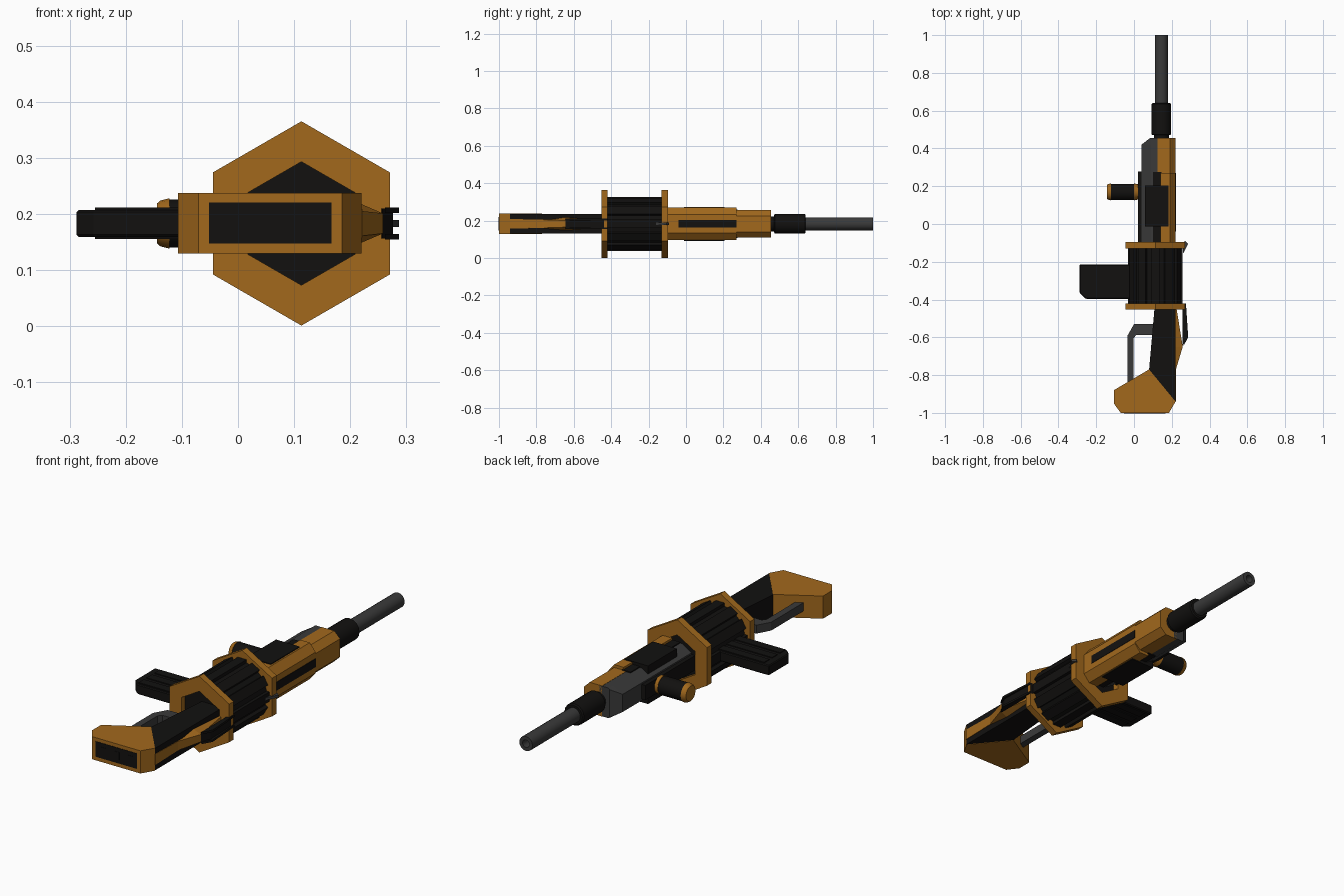
import bpy, bmesh
from math import sin, cos, pi, radians
from mathutils import Vector

if "Cube" in bpy.data.objects:
    bpy.data.objects.remove(bpy.data.objects["Cube"])

ZC = 0.183   # mid plane of the gun's width
AX = 0.113   # drum axis in x


def material(name, rgb):
    m = bpy.data.materials.new(name)
    m.diffuse_color = (*rgb, 1)
    m.use_nodes = True
    m.node_tree.nodes["Principled BSDF"].inputs["Base Color"].default_value = m.diffuse_color
    return m


ORANGE = material("orange", (0.36, 0.14, 0.012))
BLACK = material("black", (0.006, 0.0055, 0.005))
GREY = material("dark_grey", (0.042, 0.042, 0.042))


def loft(name, rings, mat, closed=False, smooth=False):
    """Skin equal-length rings; cap the ends, or close the loop."""
    bm = bmesh.new()
    vs = [[bm.verts.new(p) for p in r] for r in rings]
    n, k = len(vs[0]), len(vs)
    for i in range(k if closed else k - 1):
        a, b = vs[i], vs[(i + 1) % k]
        for j in range(n):
            bm.faces.new((a[j], a[(j + 1) % n], b[(j + 1) % n], b[j]))
    if not closed:
        bm.faces.new(vs[0])
        bm.faces.new(vs[-1])
    bmesh.ops.recalc_face_normals(bm, faces=bm.faces)
    me = bpy.data.meshes.new(name)
    bm.to_mesh(me)
    bm.free()
    me.materials.append(mat)
    ob = bpy.data.objects.new(name, me)
    bpy.context.collection.objects.link(ob)
    if smooth:
        bpy.ops.object.select_all(action='DESELECT')
        ob.select_set(True)
        bpy.context.view_layer.objects.active = ob
        bpy.ops.object.shade_smooth_by_angle(angle=radians(32))
    return ob


def side_prism(name, pts, half, mat, zc=ZC, bevel=0):
    """(x, y) outline extruded across the width."""
    ob = loft(name, [[(x, y, zc + s * half) for x, y in pts] for s in (-1, 1)], mat)
    if bevel:
        b = ob.modifiers.new("bevel", 'BEVEL')
        b.width, b.segments = bevel, 1
    return ob


def long_prism(name, pts, y0, y1, mat):
    """Mirrored (x, half width) outline extruded along the length."""
    full = [(x, h) for x, h in pts] + [(x, -h) for x, h in reversed(pts)]
    return loft(name, [[(x, y, ZC + h) for x, h in full] for y in (y0, y1)], mat)


def box(name, x, y, z, mat):
    pts = [(x[0], y[0]), (x[1], y[0]), (x[1], y[1]), (x[0], y[1])]
    return side_prism(name, pts, (z[1] - z[0]) / 2, mat, (z[0] + z[1]) / 2)


def ring(cx, y, r, n):
    return [(cx + r * sin(2 * pi * i / n), y, ZC + r * cos(2 * pi * i / n)) for i in range(n)]


def turned(name, cx, prof, n, mat, closed=False, smooth=True):
    """(y, radius) profile turned about the length axis."""
    return loft(name, [ring(cx, y, r, n) for y, r in prof], mat, closed, smooth)


# Hexagonal drum plates with a hexagonal opening
for label, y0, y1 in (("rear", -0.453, -0.42), ("front", -0.13, -0.095)):
    turned(label + "_drum_plate", AX,
           [(y0, 0.11), (y0, 0.182), (y1, 0.182), (y1, 0.11)], 6, ORANGE, True, False)

# Ribbed drum
teeth = []
for i in range(12):
    for da, r in ((-9, 0.146), (9, 0.146), (10, 0.131), (20, 0.131)):
        a = radians(i * 30 + da)
        teeth.append((r * sin(a), r * cos(a)))
loft("drum", [[(AX + x, y, ZC + z) for x, z in teeth] for y in (-0.425, -0.125)], BLACK)

# Stock and butt
side_prism("stock", [(0.11, -0.43), (0.22, -0.43), (0.22, -0.94), (0.08, -0.77)], 0.0525, BLACK)
side_prism("butt", [(0.08, -0.77), (0.22, -0.94), (0.185, -1.0), (-0.07, -1.0),
                    (-0.107, -0.95), (-0.107, -0.88)], 0.054, ORANGE)
box("butt_pad", (-0.052, 0.167), (-1.002, -0.98), (0.147, 0.22), BLACK)
for i in range(3):
    x = 0.057 + (i - 1) * 0.07
    box("butt_pad_rib", (x - 0.018, x + 0.018), (-1.003, -1.0), (0.166, 0.201), BLACK)

# Cheek rest: stripe swelling into a peaked wedge
cheek = []
for y, x, wide, top in ((-0.94, 0.222, 0.026, 0.026), (-0.77, 0.222, 0.024, 0.022),
                        (-0.65, 0.258, 0.043, 0.018), (-0.44, 0.224, 0.03, 0.018)):
    cheek.append([(0.2, y, ZC - wide), (0.2, y, ZC + wide), (x, y, ZC + top), (x, y, ZC - top)])
loft("cheek_rest", cheek, ORANGE)

# Notched rear sight: base plate and two prongs
sight = [(0.256, -0.42), (0.27, -0.42), (0.276, -0.6), (0.257, -0.645)]
side_prism("rear_sight_base", sight, 0.027, BLACK)
for s in (-1, 1):
    side_prism("rear_sight_prong", [(0.262, -0.42), (0.275, -0.42), (0.287, -0.6), (0.262, -0.645)],
               0.005, BLACK, ZC + s * 0.0235)
side_prism("front_sight", [(0.262, -0.095), (0.272, -0.09), (0.287, -0.105), (0.258, -0.16)], 0.006, GREY)

# Hand guard bar under the stock
side_prism("hand_guard", [(0.12, -0.53), (0.0, -0.53), (-0.035, -0.592), (-0.035, -0.85),
                          (-0.002, -0.85), (-0.002, -0.605), (0.012, -0.587), (0.12, -0.587)], 0.02, GREY)

# Magazine grip with raised side ribs
side_prism("magazine", [(0.0, -0.215), (-0.288, -0.215), (-0.288, -0.365), (-0.255, -0.396),
                        (0.0, -0.396)], 0.024, BLACK, bevel=0.004)
for y in (-0.245, -0.305, -0.365):
    box("magazine_rib", (-0.255, -0.01), (y - 0.02, y + 0.02), (ZC - 0.028, ZC + 0.028), BLACK)

# Receiver: orange upper shells, grey lower body
long_prism("upper_shell_rear", [(0.14, 0.087), (0.19, 0.087), (0.221, 0.05)], -0.1, 0.27, ORANGE)
long_prism("upper_shell_front", [(0.125, 0.073), (0.19, 0.073), (0.221, 0.043)], 0.26, 0.455, ORANGE)
low = loft("lower_body", [[(x, y, ZC + h) for x, h in
           ((0.14, 0.072), (0.09, 0.072), (x0, w), (x0, -w), (0.09, -0.072), (0.14, -0.072))]
           for y, x0, w in ((-0.1, 0.04, 0.042), (0.42, 0.04, 0.042), (0.455, 0.085, 0.066))], GREY)
box("top_slot", (0.2, 0.223), (-0.04, 0.27), (ZC - 0.02, ZC + 0.02), BLACK)
box("under_rail", (0.02, 0.06), (-0.1, 0.277), (ZC - 0.035, ZC + 0.035), BLACK)
for s in (-1, 1):
    z = sorted((ZC + s * 0.05, ZC + s * 0.091))
    box("side_panel", (0.057, 0.182), (-0.012, 0.205), z, BLACK)
    z = sorted((ZC + s * 0.05, ZC + s * 0.077))
    box("side_vent", (0.1, 0.145), (-0.1, 0.275), z, BLACK)


# Fore grip: cylinder pointing down from the rail
def grip(name, prof, mat):
    rings = [[(x, 0.17 + r * cos(2 * pi * i / 16), ZC + r * sin(2 * pi * i / 16))
              for i in range(16)] for x, r in prof]
    loft(name, rings, mat, smooth=True)


grip("fore_grip", [(-0.125, 0.043), (0.0, 0.043)], BLACK)
grip("fore_grip_cap", [(-0.144, 0.036), (-0.138, 0.041), (-0.122, 0.045), (-0.122, 0.03)], ORANGE)
grip("fore_grip_collar", [(0.0, 0.045), (0.022, 0.04)], ORANGE)

# Barrel sleeve and hollow barrel
BX = 0.145
turned("barrel_neck", BX, [(0.44, 0.04), (0.48, 0.04)], 16, BLACK)
turned("barrel_sleeve", BX, [(0.47, 0.045), (0.475, 0.052), (0.635, 0.052), (0.64, 0.046)], 16, BLACK)
turned("barrel", BX, [(0.6, 0.035), (1.0, 0.035), (1.0, 0.018), (0.9, 0.018)], 16, GREY)
